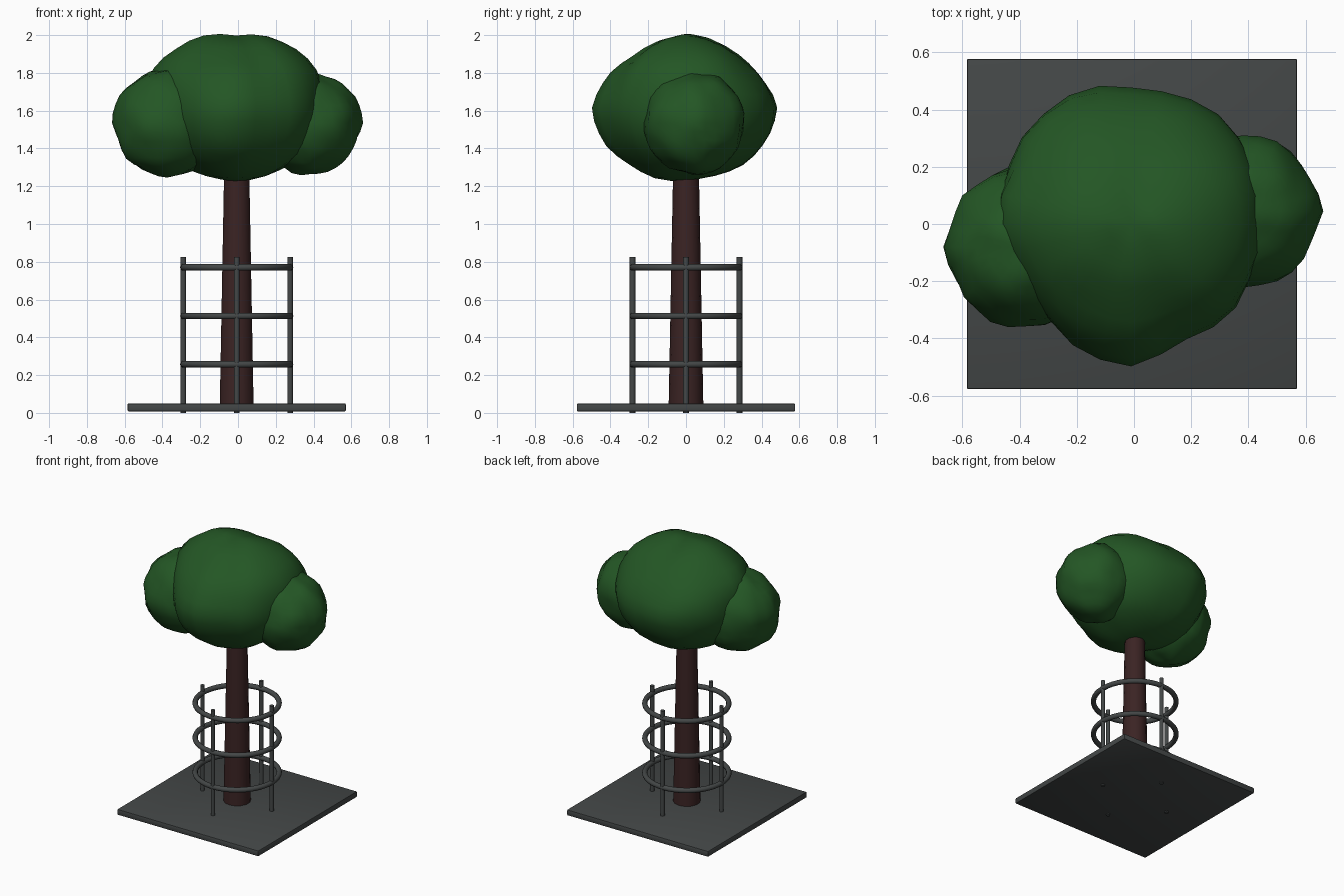
import bpy, bmesh, math
from mathutils import Vector, Matrix, noise

if "Cube" in bpy.data.objects:
    bpy.data.objects.remove(bpy.data.objects["Cube"])

CX = -0.007  # shared centre line of plate, guard and trunk


def material(name, rgb):
    m = bpy.data.materials.new(name)
    m.diffuse_color = (*rgb, 1)
    m.use_nodes = True
    m.node_tree.nodes["Principled BSDF"].inputs["Base Color"].default_value = m.diffuse_color
    return m


iron = material("dark iron", (0.057, 0.063, 0.063))
bark = material("brown bark", (0.043, 0.017, 0.017))
leaf = material("leaf green", (0.017, 0.093, 0.018))


def finish(name, bm, mat, angle=None):
    bmesh.ops.recalc_face_normals(bm, faces=bm.faces)
    me = bpy.data.meshes.new(name)
    bm.to_mesh(me)
    bm.free()
    me.materials.append(mat)
    ob = bpy.data.objects.new(name, me)
    bpy.context.collection.objects.link(ob)
    if angle:
        bpy.ops.object.select_all(action='DESELECT')
        ob.select_set(True)
        bpy.context.view_layer.objects.active = ob
        bpy.ops.object.shade_smooth_by_angle(angle=math.radians(angle))
    return ob


def cone(name, x, y, z0, z1, r0, r1, sides, mat):
    bm = bmesh.new()
    bmesh.ops.create_cone(bm, cap_ends=True, segments=sides, radius1=r0, radius2=r1,
                          depth=z1 - z0, matrix=Matrix.Translation((x, y, (z0 + z1) / 2)))
    return finish(name, bm, mat, 40)


# ground plate with a slight bevel
bm = bmesh.new()
bmesh.ops.create_cube(bm, size=1, matrix=Matrix.Translation((CX, 0, 0.029))
                      @ Matrix.Diagonal((1.155, 1.155, 0.042, 1)))
bmesh.ops.bevel(bm, geom=bm.edges[:], offset=0.006, segments=2, affect='EDGES', profile=0.5)
finish("ground_plate", bm, iron, 30)

# guard posts
for i in range(4):
    a = i * math.pi / 2
    cone(f"guard_post_{i + 1}", CX + 0.283 * math.cos(a), 0.283 * math.sin(a),
         0, 0.826, 0.015, 0.015, 10, iron)

# guard rings
for i, z in enumerate((0.257, 0.513, 0.77)):
    bpy.ops.mesh.primitive_torus_add(major_segments=40, minor_segments=10, major_radius=0.282,
                                     minor_radius=0.018, location=(CX, 0, z))
    ring = bpy.context.object
    ring.name = f"guard_ring_{i + 1}"
    ring.data.materials.append(iron)
    bpy.ops.object.shade_smooth_by_angle(angle=math.radians(60))

# tapered trunk
cone("trunk", CX, 0, 0.03, 1.4, 0.092, 0.066, 14, bark)


def blob(name, centre, radii, shape, amount, seed):
    """Lumpy foliage sphere; shape(direction) gives an extra radial factor."""
    bm = bmesh.new()
    bmesh.ops.create_uvsphere(bm, u_segments=28, v_segments=18, radius=1)
    for v in bm.verts:
        d = v.co.normalized()
        f = shape(d) + amount * noise.noise(d * 2.4 + Vector((seed, seed * 2, 0)))
        v.co = Vector(centre) + Vector([d[k] * radii[k] * f for k in range(3)])
    return finish(name, bm, leaf, 60)


# crown outline radius for every 22.5 degrees, seen from above
OUTLINE = (0.455, 0.475, 0.485, 0.48, 0.475, 0.495, 0.49, 0.465,
           0.475, 0.43, 0.435, 0.475, 0.495, 0.445, 0.47, 0.46)


def crown_shape(d):
    t = (math.atan2(d.y, d.x) / math.tau % 1) * 16
    i = int(t) % 16
    r = OUTLINE[i] + (OUTLINE[(i + 1) % 16] - OUTLINE[i]) * (t - int(t))
    flat = math.hypot(d.x, d.y)
    cos2 = (d.x ** 2 - d.y ** 2) / max(flat * flat, 1e-6)
    upper = 0.075 * cos2 * 2 * flat * d.z if d.z > 0 else 0
    return 1 + (r / 0.47 - 1) * flat ** 2 + upper


# foliage
blob("crown_main", (-0.01, 0, 1.615), (0.47, 0.47, 0.385), crown_shape, 0.03, 3.1)
blob("crown_left", (-0.375, -0.08, 1.535), (0.28, 0.28, 0.285), lambda d: 1, 0.07, 7.3)
blob("crown_right", (0.38, 0.045, 1.535), (0.27, 0.265, 0.27), lambda d: 1, 0.07, 11.7)
